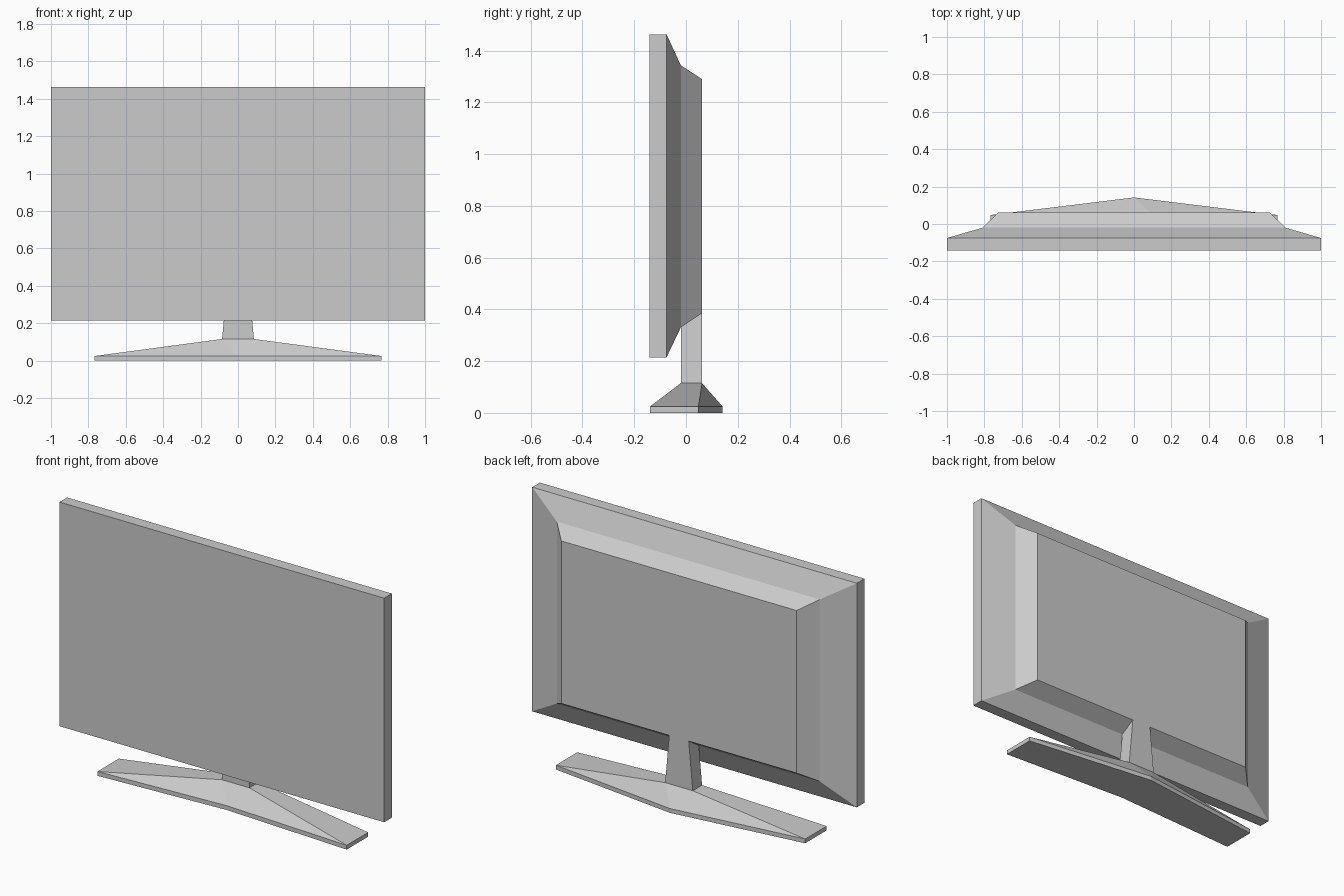
import bpy, bmesh

if "Cube" in bpy.data.objects:
    bpy.data.objects.remove(bpy.data.objects["Cube"])


def make_object(name, verts, faces):
    mesh = bpy.data.meshes.new(name)
    bm = bmesh.new()
    vs = [bm.verts.new(v) for v in verts]
    for f in faces:
        bm.faces.new([vs[i] for i in f])
    bmesh.ops.recalc_face_normals(bm, faces=bm.faces)
    bm.to_mesh(mesh)
    bm.free()
    obj = bpy.data.objects.new(name, mesh)
    bpy.context.collection.objects.link(obj)
    return obj


def bridge(a, b, n):
    """Quads joining two n-sided rings that start at vertex a and b."""
    return [(a + i, a + (i + 1) % n, b + (i + 1) % n, b + i) for i in range(n)]


# Screen: rectangular rings (y, half width, bottom, top) from front to back
rings = [(-0.142, 1.0, 0.215, 1.463),
         (-0.075, 1.0, 0.215, 1.463),
         (-0.02, 0.81, 0.33, 1.343),
         (0.062, 0.725, 0.385, 1.29)]
verts, faces = [], [(0, 1, 2, 3), (12, 13, 14, 15)]
for y, w, lo, hi in rings:
    verts += [(-w, y, lo), (w, y, lo), (w, y, hi), (-w, y, hi)]
for r in range(len(rings) - 1):
    faces += bridge(r * 4, r * 4 + 4, 4)
make_object("screen", verts, faces)

# Neck: tapered post whose slanted top meets the rear slope of the screen
NECK_FRONT, NECK_BACK, NECK_W, NECK_Z = -0.02, 0.062, 0.085, 0.115
neck_foot = [(-NECK_W, NECK_FRONT, NECK_Z), (NECK_W, NECK_FRONT, NECK_Z),
             (NECK_W, NECK_BACK, NECK_Z), (-NECK_W, NECK_BACK, NECK_Z)]
neck_top = [(-0.065, NECK_FRONT, 0.33), (0.065, NECK_FRONT, 0.33),
            (0.06, NECK_BACK, 0.385), (-0.06, NECK_BACK, 0.385)]
make_object("neck", neck_foot + neck_top, bridge(0, 4, 4))

# Base: six-sided foot with a thin rim, rising in facets to the neck
outline = [(-0.768, -0.14), (0, -0.10), (0.768, -0.14),
           (0.768, 0.048), (0, 0.142), (-0.768, 0.048)]
verts = [(x, y, z) for z in (0, 0.024) for x, y in outline] + neck_foot
faces = [(0, 1, 4, 5), (1, 2, 3, 4)] + bridge(0, 6, 6)
faces += [(6, 7, 12), (7, 13, 12), (7, 8, 13),       # front facets
          (9, 10, 14), (10, 15, 14), (10, 11, 15),   # back facets
          (8, 9, 14, 13), (11, 6, 12, 15)]           # long side slopes
make_object("base", verts, faces)
